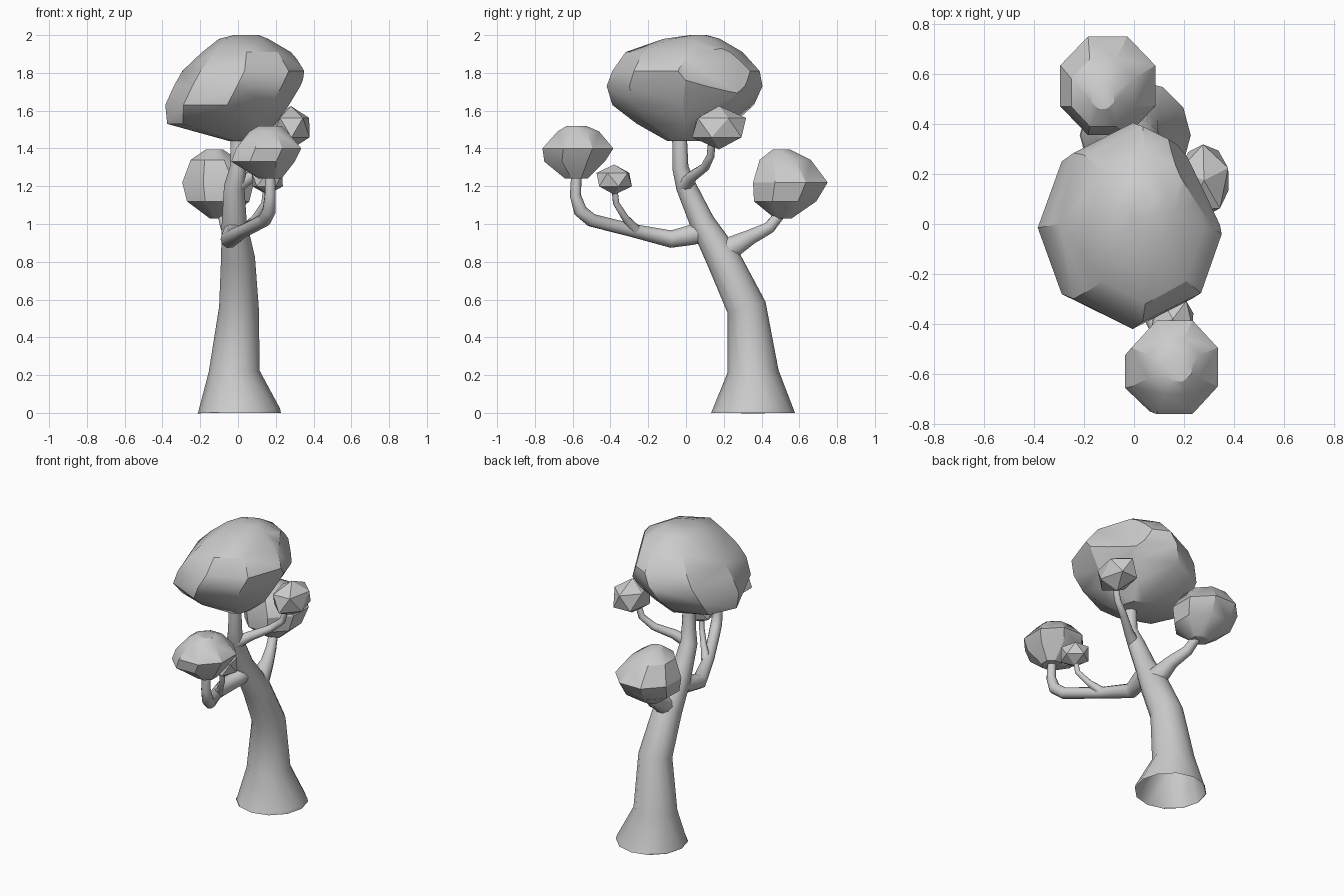
import bpy, bmesh, math
from mathutils import Matrix, Vector

if "Cube" in bpy.data.objects:
    bpy.data.objects.remove(bpy.data.objects["Cube"])


def smooth(obj, angle):
    bpy.ops.object.select_all(action='DESELECT')
    obj.select_set(True)
    bpy.context.view_layer.objects.active = obj
    bpy.ops.object.shade_smooth_by_angle(angle=math.radians(angle))


def limb(name, points, resolution=3):
    """Tapered tube through (x, y, z, radius) points."""
    curve = bpy.data.curves.new(name, 'CURVE')
    curve.dimensions = '3D'
    curve.bevel_depth = 1.0
    curve.bevel_resolution = resolution
    spline = curve.splines.new('POLY')
    spline.points.add(len(points) - 1)
    for p, (x, y, z, r) in zip(spline.points, points):
        p.co = (x, y, z, 1)
        p.radius = r
    obj = bpy.data.objects.new(name, curve)
    bpy.context.collection.objects.link(obj)
    bpy.ops.object.select_all(action='DESELECT')
    obj.select_set(True)
    bpy.context.view_layer.objects.active = obj
    bpy.ops.object.convert(target='MESH')
    smooth(bpy.context.view_layer.objects.active, 40)


def add_mesh(name, bm):
    bmesh.ops.recalc_face_normals(bm, faces=bm.faces)
    mesh = bpy.data.meshes.new(name)
    bm.to_mesh(mesh)
    bm.free()
    obj = bpy.data.objects.new(name, mesh)
    bpy.context.collection.objects.link(obj)
    return obj


def foliage(name, rings, sides=8, half_step=False, cut=None):
    """Faceted hull around rings (z, x0, x1, y0, y1), optionally sliced flat on one side."""
    bm = bmesh.new()
    shift = math.pi / sides if half_step else 0
    grow = 0.5 / math.cos(shift)
    for z, x0, x1, y0, y1 in rings:
        for i in range(sides):
            a = 2 * math.pi * i / sides + shift
            bm.verts.new(((x0 + x1) / 2 + (x1 - x0) * grow * math.cos(a),
                          (y0 + y1) / 2 + (y1 - y0) * grow * math.sin(a), z))
    bmesh.ops.convex_hull(bm, input=bm.verts)
    loose = [v for v in bm.verts if not v.link_faces]
    bmesh.ops.delete(bm, geom=loose, context='VERTS')
    if cut:
        geom = bm.verts[:] + bm.edges[:] + bm.faces[:]
        bmesh.ops.bisect_plane(bm, geom=geom, plane_co=cut[0], plane_no=cut[1],
                               clear_outer=True)
        bmesh.ops.holes_fill(bm, edges=[e for e in bm.edges if e.is_boundary])
    smooth(add_mesh(name, bm), 30)


def tuft(name, centre, radii, turn):
    """Small flat-faced icosahedron."""
    bm = bmesh.new()
    matrix = (Matrix.Translation(Vector(centre)) @ Matrix.Diagonal((*radii, 1))
              @ Matrix.Rotation(math.radians(turn), 4, 'Z'))
    bmesh.ops.create_icosphere(bm, subdivisions=1, radius=1, matrix=matrix)
    add_mesh(name, bm)


# Trunk, flared at the foot and leaning forward
limb("trunk", [(0.005, 0.355, 0, 0.222), (0.005, 0.355, 0.01, 0.218),
               (-0.02, 0.355, 0.22, 0.135), (0.005, 0.32, 0.56, 0.105),
               (0.0, 0.195, 0.82, 0.09), (-0.02, 0.085, 1.01, 0.066),
               (-0.02, 0.0, 1.2, 0.054), (0.0, -0.03, 1.3, 0.043),
               (0.0, -0.035, 1.5, 0.038)], 4)

# Branches
limb("front_branch", [(-0.02, 0.1, 0.96, 0.06), (-0.03, 0.02, 0.94, 0.055),
                      (-0.045, -0.08, 0.92, 0.048), (0.03, -0.28, 0.965, 0.036),
                      (0.14, -0.5, 1.02, 0.036), (0.165, -0.56, 1.07, 0.036),
                      (0.17, -0.585, 1.15, 0.03), (0.17, -0.58, 1.28, 0.027)])
limb("front_twig", [(0.04, -0.27, 0.97, 0.03), (0.09, -0.32, 1.03, 0.02),
                    (0.14, -0.37, 1.11, 0.017), (0.15, -0.38, 1.2, 0.016)])
limb("back_branch", [(0.0, 0.16, 0.82, 0.08), (0.0, 0.24, 0.875, 0.062),
                     (-0.02, 0.34, 0.93, 0.042), (-0.06, 0.44, 0.98, 0.033),
                     (-0.09, 0.52, 1.08, 0.027)])
limb("right_branch", [(-0.01, -0.01, 1.2, 0.04), (0.07, 0.03, 1.25, 0.03),
                      (0.17, 0.1, 1.3, 0.024), (0.24, 0.13, 1.36, 0.021),
                      (0.27, 0.14, 1.47, 0.02)])

# Large foliage masses
foliage("crown", [(2.0, -0.02, 0.11, 0.02, 0.11), (1.98, -0.1, 0.16, -0.12, 0.18),
                  (1.91, -0.19, 0.28, -0.32, 0.30), (1.81, -0.295, 0.365, -0.39, 0.39),
                  (1.73, -0.34, 0.33, -0.42, 0.405), (1.63, -0.385, 0.27, -0.39, 0.36),
                  (1.53, -0.375, 0.2, -0.26, 0.25), (1.44, -0.05, 0.09, -0.1, 0.11)],
        cut=((0.15, 0.35, 1.75), (0.43, 0.24, 0.13)))
foliage("front_foliage", [(1.52, 0.11, 0.23, -0.63, -0.53), (1.49, 0.06, 0.26, -0.68, -0.46),
                          (1.40, -0.01, 0.335, -0.76, -0.385), (1.33, -0.035, 0.30, -0.75, -0.43),
                          (1.24, 0.11, 0.23, -0.64, -0.52)], half_step=True)
foliage("back_foliage", [(1.395, -0.17, -0.08, 0.46, 0.55), (1.34, -0.25, 0.0, 0.39, 0.66),
                         (1.22, -0.295, 0.085, 0.355, 0.75), (1.12, -0.27, 0.06, 0.36, 0.69),
                         (1.03, -0.15, -0.04, 0.47, 0.56)], half_step=True)

# Small foliage tufts
tuft("right_foliage", (0.28, 0.175, 1.51), (0.115, 0.16, 0.115), 20)
tuft("front_tuft", (0.155, -0.38, 1.235), (0.095, 0.105, 0.08), 50)
